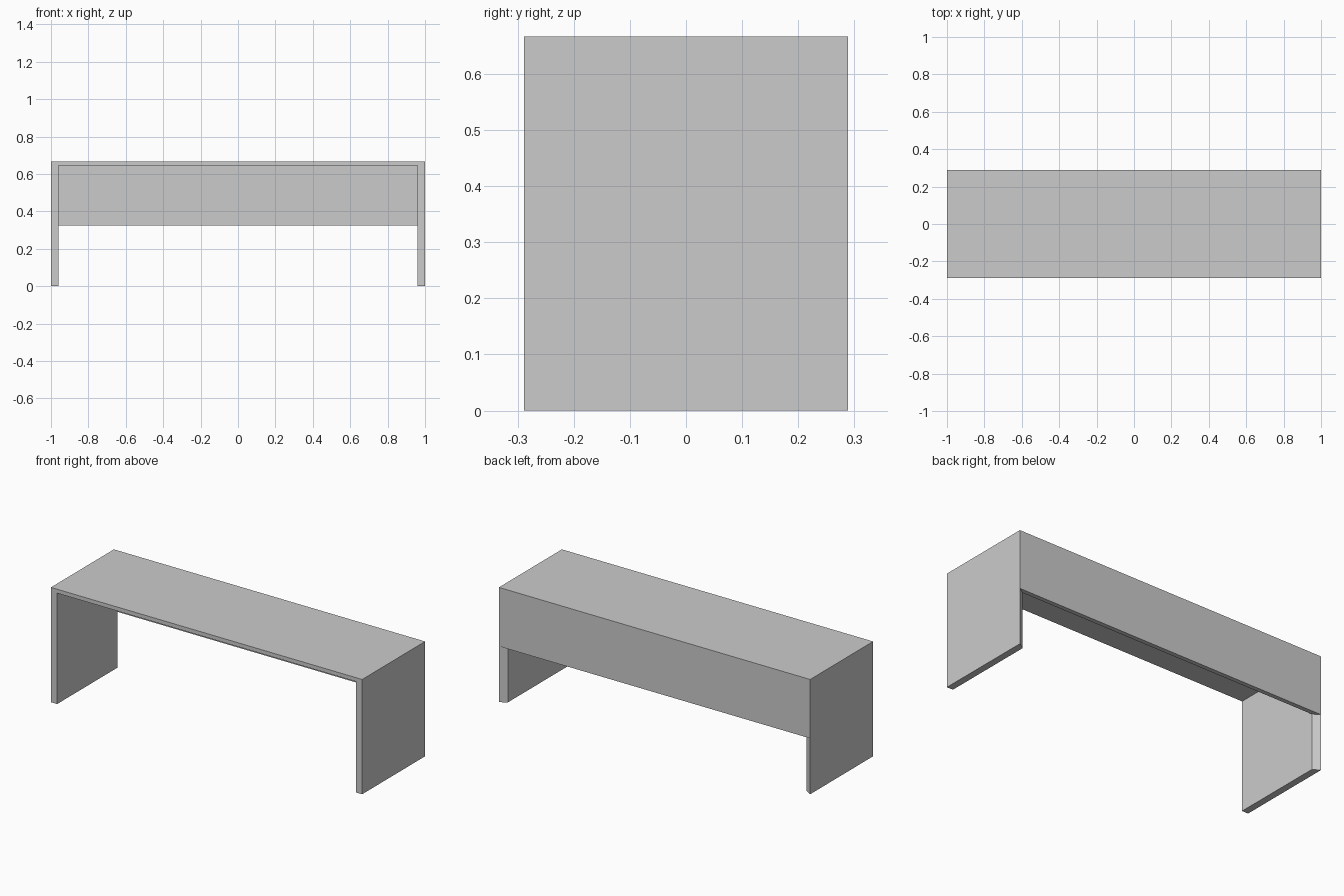
import bpy
import bmesh

cube = bpy.data.objects.get("Cube")
if cube:
    bpy.data.objects.remove(cube, do_unlink=True)

# Outer half sizes, inner cavity limits and the lower edge of the back panel
W, D, H = 1.0, 0.289, 0.667
IN_X, IN_Y, IN_Z = 0.96, 0.263, 0.644
APRON_Z = 0.325

grey = bpy.data.materials.new("light grey")
grey.use_nodes = True
colour = (0.6, 0.6, 0.6, 1.0)
grey.diffuse_color = colour
grey.node_tree.nodes["Principled BSDF"].inputs["Base Color"].default_value = colour


def mitred_board(name, outer, inner):
    """Board with mitred edges, spanned between an outer and an inner face."""
    bm = bmesh.new()
    a = [bm.verts.new(p) for p in outer]
    b = [bm.verts.new(p) for p in inner]
    bm.faces.new(a)
    bm.faces.new(b[::-1])
    for i in range(4):
        j = (i + 1) % 4
        bm.faces.new((a[j], a[i], b[i], b[j]))
    bmesh.ops.recalc_face_normals(bm, faces=bm.faces)
    mesh = bpy.data.meshes.new(name)
    bm.to_mesh(mesh)
    bm.free()
    mesh.materials.append(grey)
    obj = bpy.data.objects.new(name, mesh)
    bpy.context.collection.objects.link(obj)


def top_face(w, back, z):
    return [(-w, -D, z), (w, -D, z), (w, back, z), (-w, back, z)]


def leg_face(x, back, z):
    return [(x, -D, 0), (x, back, 0), (x, back, z), (x, -D, z)]


def back_face(w, y, z):
    return [(-w, y, APRON_Z), (w, y, APRON_Z), (w, y, z), (-w, y, z)]


# Table top
mitred_board("table_top", top_face(W, D, H), top_face(IN_X, IN_Y, IN_Z))

# Side panels that stand on the floor
for name, side in (("left_leg_panel", 1), ("right_leg_panel", -1)):
    mitred_board(name, leg_face(side * W, D, H), leg_face(side * IN_X, IN_Y, IN_Z))

# Half-height back panel
mitred_board("back_panel", back_face(W, D, H), back_face(IN_X, IN_Y, IN_Z))
